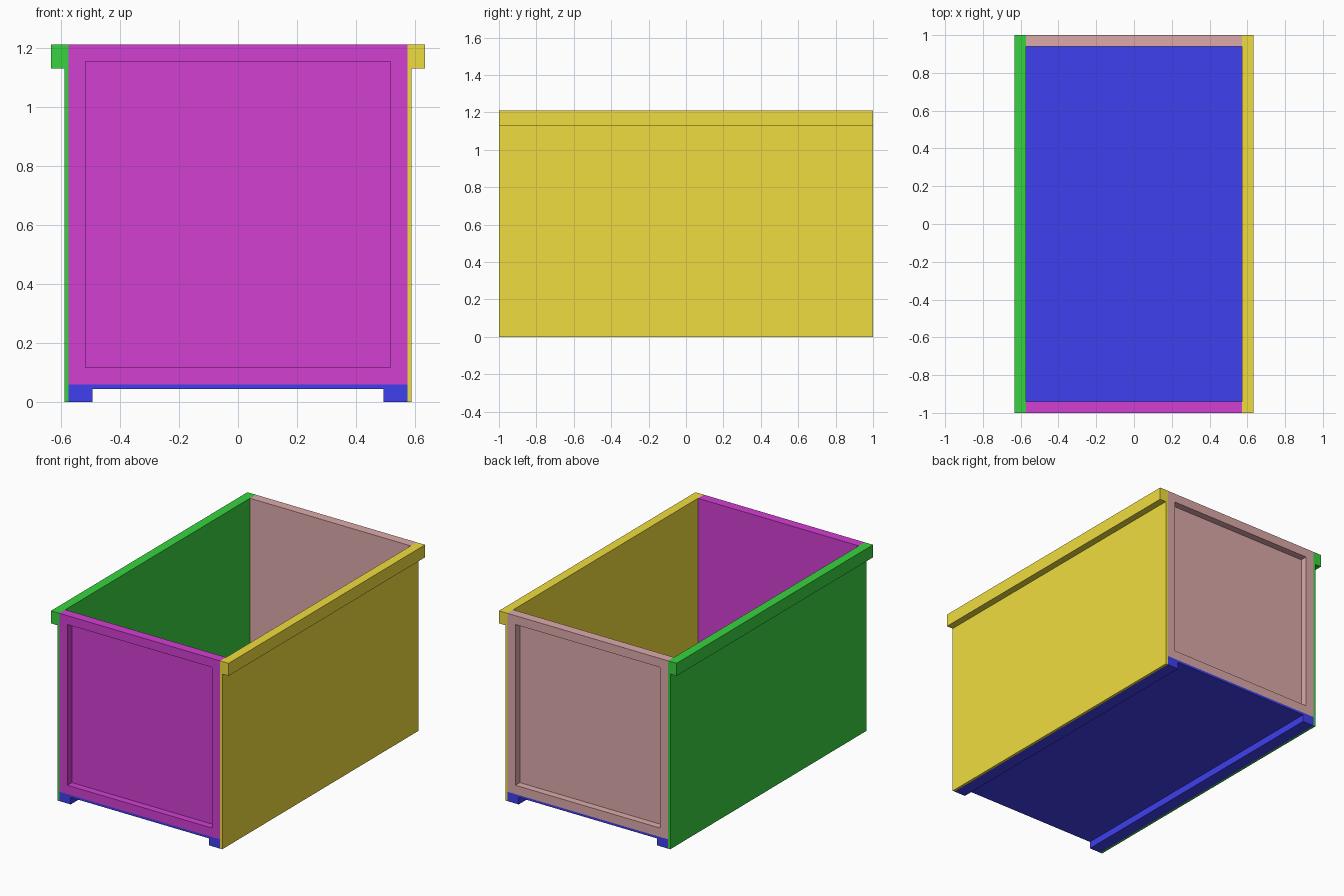
import bpy, bmesh
from mathutils import Vector

if "Cube" in bpy.data.objects:
    bpy.data.objects.remove(bpy.data.objects["Cube"])

HALF_LEN = 1.0      # half length along y
INNER = 0.573       # inner face of the side walls
THICK = 0.06        # full thickness of rims, feet and end frames
SKIN = 0.015        # thin sheet thickness
BORDER = 0.081      # width of rims, feet and end frames
TOP = 1.21


def finish(name, bm, color):
    bmesh.ops.recalc_face_normals(bm, faces=bm.faces)
    mesh = bpy.data.meshes.new(name)
    bm.to_mesh(mesh)
    bm.free()
    mat = bpy.data.materials.new(name + "_color")
    mat.diffuse_color = (*color, 1)
    mat.use_nodes = True
    mat.node_tree.nodes["Principled BSDF"].inputs["Base Color"].default_value = mat.diffuse_color
    mesh.materials.append(mat)
    obj = bpy.data.objects.new(name, mesh)
    bpy.context.collection.objects.link(obj)
    return obj


def extruded_profile(name, profile, color):
    """Extrude an x-z outline along the whole length of the box."""
    bm = bmesh.new()
    face = bm.faces.new([bm.verts.new((x, -HALF_LEN, z)) for x, z in profile])
    res = bmesh.ops.extrude_face_region(bm, geom=[face], use_keep_orig=True)
    verts = [g for g in res["geom"] if isinstance(g, bmesh.types.BMVert)]
    bmesh.ops.translate(bm, verts=verts, vec=(0, 2 * HALF_LEN, 0))
    return finish(name, bm, color)


def end_panel(name, side, color):
    """End wall with a recessed outer face; side is -1 front, 1 back."""
    bm = bmesh.new()
    bmesh.ops.create_cube(bm, size=1)
    bmesh.ops.scale(bm, verts=bm.verts, vec=(2 * INNER, THICK, TOP - THICK))
    bmesh.ops.translate(bm, verts=bm.verts,
                        vec=(0, side * (HALF_LEN - THICK / 2), (TOP + THICK) / 2))
    bm.normal_update()
    outer = max(bm.faces, key=lambda f: f.normal.dot(Vector((0, side, 0))))
    bmesh.ops.inset_individual(bm, faces=[outer], thickness=BORDER)
    bmesh.ops.inset_individual(bm, faces=[outer], thickness=0, depth=SKIN - THICK)
    return finish(name, bm, color)


# Floor sheet with two runner feet
foot = INNER - BORDER
floor_half = [(foot, THICK - SKIN), (foot, 0), (INNER, 0), (INNER, THICK)]
floor = floor_half + [(-x, z) for x, z in reversed(floor_half)]
extruded_profile("floor", floor, (0.05, 0.05, 0.87))

# Side walls with an outward rim along the top
wall = [(INNER, 0), (INNER + SKIN, 0), (INNER + SKIN, TOP - BORDER),
        (INNER + THICK, TOP - BORDER), (INNER + THICK, TOP), (INNER, TOP)]
extruded_profile("right_wall", wall, (0.87, 0.72, 0.05))
extruded_profile("left_wall", [(-x, z) for x, z in wall], (0.04, 0.65, 0.05))

# Recessed end walls
end_panel("front_wall", -1, (0.65, 0.05, 0.65))
end_panel("back_wall", 1, (0.72, 0.4, 0.4))
